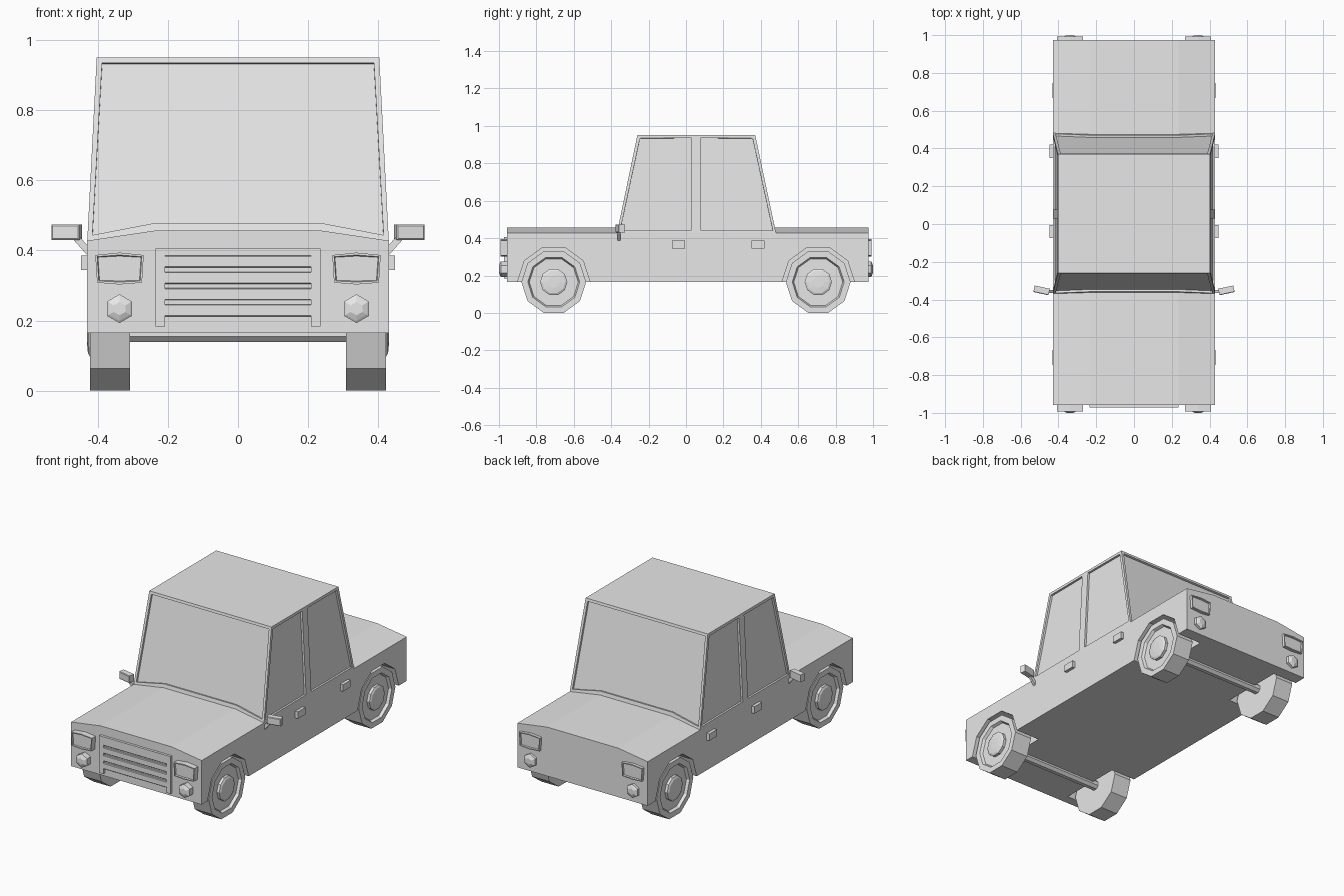
import bpy, bmesh, math
from mathutils import Vector, Matrix

cube = bpy.data.objects.get("Cube")
if cube:
    bpy.data.objects.remove(cube, do_unlink=True)

GREY = (0.8, 0.8, 0.8, 1)
paint = bpy.data.materials.new("plain grey")
paint.use_nodes = True
paint.diffuse_color = GREY
paint.node_tree.nodes["Principled BSDF"].inputs["Base Color"].default_value = GREY


def finish(name, bm):
    bmesh.ops.recalc_face_normals(bm, faces=bm.faces[:])
    mesh = bpy.data.meshes.new(name)
    bm.to_mesh(mesh)
    bm.free()
    mesh.materials.append(paint)
    ob = bpy.data.objects.new(name, mesh)
    bpy.context.scene.collection.objects.link(ob)
    return ob


def prism(name, pts, axis, a, b, insets=()):
    """Extrude a 2D outline from a to b; insets (width, depth) shape the end at b."""
    bm = bmesh.new()
    place = (lambda u, v, t: (t, u, v)) if axis == "x" else (lambda u, v, t: (u, t, v))
    rings = [[bm.verts.new(place(u, v, t)) for u, v in pts] for t in (a, b)]
    bm.faces.new(rings[0])
    end = bm.faces.new(rings[1])
    for i in range(len(pts)):
        j = (i + 1) % len(pts)
        bm.faces.new((rings[0][i], rings[0][j], rings[1][j], rings[1][i]))
    bmesh.ops.recalc_face_normals(bm, faces=bm.faces[:])
    for width, depth in insets:
        bmesh.ops.inset_individual(bm, faces=[end], thickness=width, depth=depth)
    return finish(name, bm)


def ngon(n, r, cu, cv, start=0.0):
    return [(cu + r * math.cos(start + math.tau * i / n),
             cv + r * math.sin(start + math.tau * i / n)) for i in range(n)]


def rect(u0, u1, v0, v1):
    return [(u0, v0), (u1, v0), (u1, v1), (u0, v1)]


SIDES = (("left", 1), ("right", -1))
ENDS = (("front", -1), ("rear", 1))
AXLE_Y, AXLE_Z = 0.707, 0.165

# Body shell with crowned hood and boot
body = prism("body", [(-.43, .165), (.43, .165), (.43, .428), (.235, .457),
                      (-.235, .457), (-.43, .428)], "y", -.957, .975)

# Cab: tapered block with recessed windows
bm = bmesh.new()
top = {(s, e): bm.verts.new((s * .403, y, .951)) for s in (-1, 1)
       for e, y in ((-1, -.26), (1, .37))}
low = {(s, e): bm.verts.new((s * .43, y, .428)) for s in (-1, 1)
       for e, y in ((-1, -.369), (1, .481))}
mid = {(s, e): bm.verts.new((s * .235, y, .457)) for s in (-1, 1)
       for e, y in ((-1, -.363), (1, .475))}
roof = bm.faces.new((top[-1, -1], top[1, -1], top[1, 1], top[-1, 1]))
for e in (-1, 1):
    bm.faces.new((low[-1, e], mid[-1, e], mid[1, e], low[1, e], top[1, e], top[-1, e]))
for s in (-1, 1):
    bm.faces.new((low[s, -1], low[s, 1], top[s, 1], top[s, -1]))
bmesh.ops.recalc_face_normals(bm, faces=bm.faces[:])
for y in (.044, .062):
    sides = [f for f in bm.faces if abs(f.normal.x) > .7]
    geom = sides + list({e for f in sides for e in f.edges})
    bmesh.ops.bisect_plane(bm, geom=geom, plane_co=(0, y, 0), plane_no=(0, 1, 0))
panes = [f for f in bm.faces if abs(f.normal.z) < .7
         and (abs(f.normal.y) > .7 or abs(f.calc_center_median().y - .053) > .03)]
bmesh.ops.inset_individual(bm, faces=panes, thickness=.022, depth=0)
bmesh.ops.inset_individual(bm, faces=panes, thickness=.0005, depth=-.012)
finish("cab", bm)

# Wheels, hubs, wheel wells and axles
for end, e in ENDS:
    cy = e * AXLE_Y
    prism(end + "_axle", ngon(8, .029, cy, AXLE_Z, math.pi / 8), "x", -.33, .33)
    for side, s in SIDES:
        label = f"{end}_{side}_"
        prism(label + "wheel", ngon(10, .173, cy, AXLE_Z), "x", s * .308, s * .422,
              [(.034, 0), (.008, -.016)])
        prism(label + "hub", ngon(10, .073, cy, AXLE_Z), "x", s * .40, s * .422,
              [(.012, .006), (.03, .003)])
        well = prism(label + "well_cutter", ngon(10, .194, cy, AXLE_Z), "x",
                     s * .27, s * .5)
        well.hide_render = True
        well.hide_set(True)
        cut = body.modifiers.new(label + "well", "BOOLEAN")
        cut.object = well
        cut.operation = "DIFFERENCE"
        cut.solver = "EXACT"

# Lamps at both ends
for end, e in ENDS:
    face = e * (.95 if e < 0 else .97)
    for side, s in SIDES:
        x = s * .338
        outline = [(x - .064, .308), (x, .303), (x + .064, .308),
                   (x + .069, .387), (x, .394), (x - .069, .387)]
        prism(f"{end}_{side}_main_lamp", outline, "y", face, e * .992,
              [(.007, 0), (.003, -.008)])
        prism(f"{end}_{side}_round_lamp", ngon(6, .041, x, .234, math.pi / 6), "y",
              face, e * .99, [(.007, .004), (.015, .006)])

# Grille: posts, top rail and slats
for side, s in SIDES:
    prism(side + "_grille_post", rect(s * .222 - .014, s * .222 + .014, .183, .405),
          "y", -.95, -.972)
prism("grille_top_rail", rect(-.21, .21, .385, .405), "y", -.95, -.972)
for i in range(4):
    z = .212 + i * .0465
    prism(f"grille_slat_{i + 1}", rect(-.21, .21, z, z + .034), "y", -.95, -.967,
          [(.003, .002)])

# Door handles and mirrors
for side, s in SIDES:
    for end, y in (("front", -.04), ("rear", .385)):
        prism(f"{end}_{side}_handle", rect(y - .035, y + .035, .345, .386), "x",
              s * .42, s * .448, [(.004, 0)])
    prism(side + "_mirror_arm", [(s * .42, .375), (s * .42, .405), (s * .45, .437),
                                 (s * .475, .437)], "y", -.365, -.35)
    mirror = prism(side + "_mirror", rect(-.041, .041, -.022, .022), "y", .016, -.016,
                   [(.005, .003)])
    mirror.matrix_world = (Matrix.Translation((s * .489, -.35, .452))
                           @ Matrix.Rotation(s * math.radians(12), 4, "Z"))
